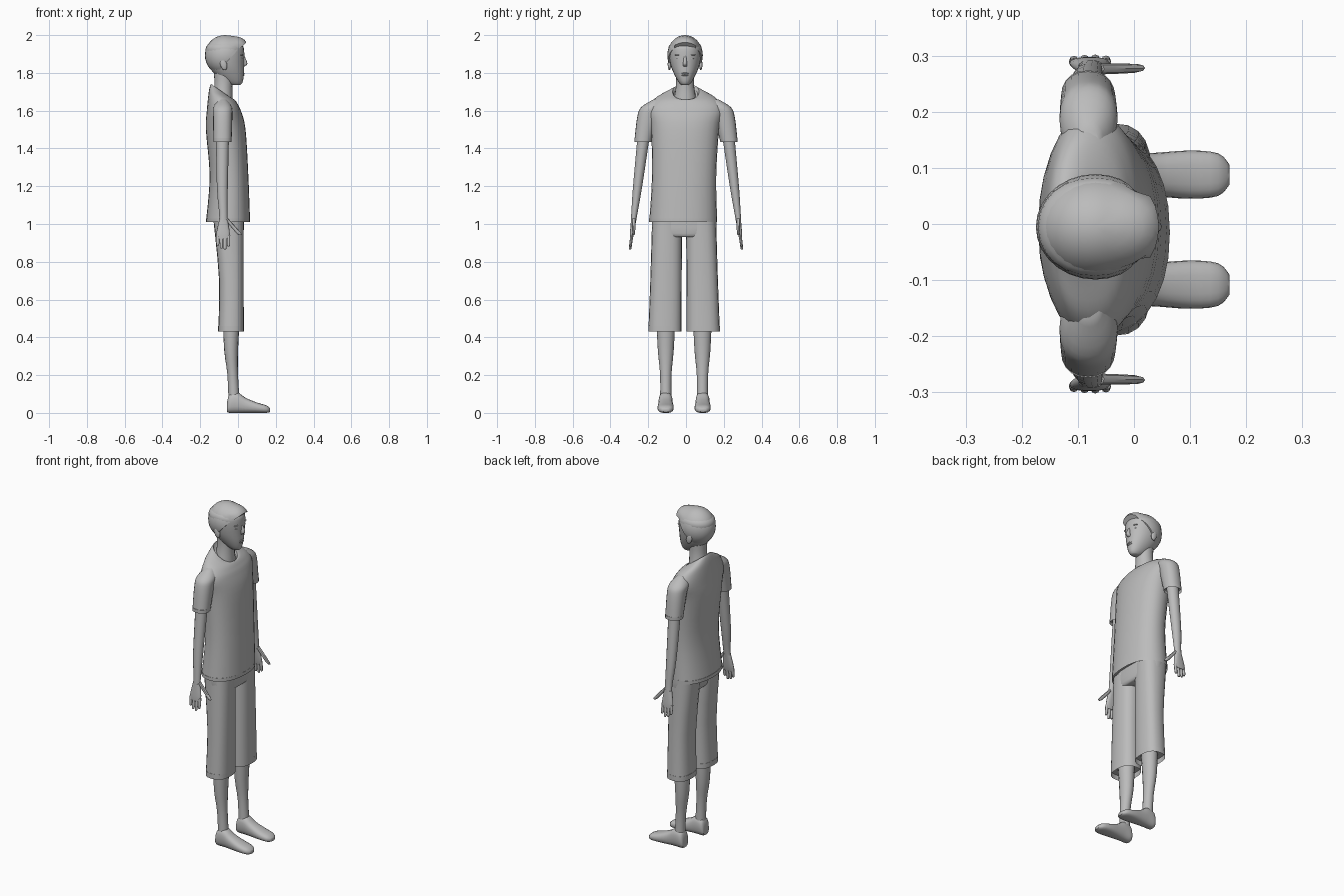
import bpy, bmesh, math
from mathutils import Vector, Matrix

cube = bpy.data.objects.get("Cube")
if cube:
    bpy.data.objects.remove(cube, do_unlink=True)

grey = bpy.data.materials.new("plain_grey")
grey.use_nodes = True
grey.diffuse_color = (.5, .5, .5, 1)
shader = grey.node_tree.nodes["Principled BSDF"]
shader.inputs["Base Color"].default_value = grey.diffuse_color


def finish(bm, name):
    """Turn a bmesh into a smooth-shaded object in the one body colour."""
    bmesh.ops.recalc_face_normals(bm, faces=bm.faces)
    mesh = bpy.data.meshes.new(name)
    bm.to_mesh(mesh)
    bm.free()
    mesh.materials.append(grey)
    obj = bpy.data.objects.new(name, mesh)
    bpy.context.collection.objects.link(obj)
    bpy.ops.object.select_all(action='DESELECT')
    obj.select_set(True)
    bpy.context.view_layer.objects.active = obj
    bpy.ops.object.shade_smooth_by_angle(angle=math.radians(45))


def ring(at, low, high, half, mid=0, tilt=0):
    """Cross-section: position, extent from low to high, half width, sideways offset, tilt."""
    return Vector((at, (low + high) / 2, (high - low) / 2, half, mid, tilt))


def smooth_rings(rings, steps):
    """Catmull-Rom interpolation between the given cross-sections."""
    last = len(rings) - 1
    for i in range(last):
        before, start, end, after = (rings[max(0, min(last, i + k))] for k in (-1, 0, 1, 2))
        for step in range(steps):
            t = step / steps
            linear = start.lerp(end, t)
            ease_in = (end - before) / 2 - (end - start)
            ease_out = (after - start) / 2 - (end - start)
            yield linear + t * (1 - t) * ((1 - t) * ease_in - t * ease_out)
    yield rings[-1]


def loft(name, rings, side=1, shift=0, mid=0, lean=0, power=2, sides=20, steps=3,
         lying=False, hems=()):
    """Skin the rings, stacked upward or (lying) from heel to toe."""
    bm = bmesh.new()
    loops = []
    for at, centre, radius, half, offset, tilt in smooth_rings(rings, steps):
        loop = []
        for k in range(sides):
            angle = math.tau * k / sides
            c, s = math.cos(angle), math.sin(angle)
            along = radius * math.copysign(abs(c) ** (2 / power), c)
            across = half * math.copysign(abs(s) ** (2 / power), s)
            y = side * (mid + lean * at + offset + across) + shift
            x, z = centre + along, at + tilt * along
            loop.append(bm.verts.new((z, y, x) if lying else (x, y, z)))
        loops.append(loop)
    for lower, upper in zip(loops, loops[1:]):
        for k in range(sides):
            bm.faces.new((lower[k - 1], lower[k], upper[k], upper[k - 1]))
    caps = [bm.faces.new(loops[0]), bm.faces.new(loops[-1])]
    # Recessed openings for cloth hems
    for end, depth in hems:
        bmesh.ops.inset_region(bm, faces=[caps[end]], thickness=.007)
        bmesh.ops.translate(bm, verts=caps[end].verts, vec=(0, 0, depth))
    finish(bm, name)


def ellipsoid(name, centre, radii, tilt=0):
    bm = bmesh.new()
    matrix = (Matrix.Translation(centre) @ Matrix.Rotation(tilt, 4, 'Y')
              @ Matrix.Diagonal((*radii, 1)))
    bmesh.ops.create_uvsphere(bm, u_segments=16, v_segments=8, radius=1, matrix=matrix)
    finish(bm, name)


# Shirt body with a scooped neckline
SWAY = -.01
loft("shirt", [
    ring(1.01, low=-.17, high=.064, half=.18),
    ring(1.25, low=-.15, high=.055, half=.17),
    ring(1.5, low=-.17, high=.04, half=.18),
    ring(1.6, low=-.165, high=.015, half=.2),
    ring(1.66, low=-.157, high=-.003, half=.165, tilt=-.3),
    ring(1.69, low=-.15, high=-.016, half=.105, tilt=-.5),
    ring(1.7, low=-.143, high=-.023, half=.07, tilt=-.7)],
    mid=-.035, lean=.02, power=2.2, sides=28, steps=4, hems=((0, .02), (-1, -.015)))

# Waist of the shorts
loft("shorts_waist", [
    ring(.93, low=-.1, high=.02, half=.1),
    ring(.95, low=-.11, high=.03, half=.165),
    ring(1.05, low=-.13, high=.03, half=.17)],
    shift=SWAY, power=2.7, sides=24)

for side, label in ((1, "left_"), (-1, "right_")):
    # Shorts, shin and foot
    leg = dict(side=side, shift=SWAY)
    loft(label + "shorts_leg", [
        ring(.43, low=-.105, high=.031, half=.088),
        ring(.7, low=-.1, high=.03, half=.083),
        ring(1.02, low=-.13, high=.03, half=.08)],
        mid=.11, lean=-.02, power=2.5, hems=((0, .03),), **leg)
    loft(label + "shin", [
        ring(.05, low=-.05, high=.01, half=.03),
        ring(.2, low=-.056, high=0, half=.03),
        ring(.33, low=-.073, high=0, half=.042),
        ring(.5, low=-.08, high=.01, half=.05)],
        mid=.097, sides=16, **leg)
    loft(label + "foot", [
        ring(-.057, low=.005, high=.06, half=.026),
        ring(-.045, low=0, high=.1, half=.035),
        ring(-.005, low=0, high=.11, half=.037),
        ring(.04, low=0, high=.08, half=.039),
        ring(.1, low=0, high=.055, half=.043),
        ring(.15, low=0, high=.04, half=.038),
        ring(.17, low=.005, high=.025, half=.018)],
        mid=.098, power=2.5, lying=True, **leg)

    # Sleeve and arm, hanging along one slanted line
    arm = dict(side=side, mid=.4, lean=-.12)
    loft(label + "sleeve", [
        ring(1.435, low=-.13, high=-.034, half=.046),
        ring(1.57, low=-.132, high=-.03, half=.056, mid=-.01),
        ring(1.62, low=-.13, high=-.032, half=.06, mid=-.03),
        ring(1.66, low=-.1, high=-.06, half=.03, mid=-.06)],
        power=2.2, steps=4, hems=((0, .02),), **arm)
    loft(label + "arm", [
        ring(1.01, low=-.1, high=-.056, half=.014),
        ring(1.06, low=-.1, high=-.056, half=.017),
        ring(1.2, low=-.112, high=-.054, half=.025),
        ring(1.5, low=-.117, high=-.047, half=.034)],
        sides=14, **arm)

    # Hand with four fingers and a thumb
    loft(label + "palm", [
        ring(.92, low=-.11, high=-.048, half=.008),
        ring(.95, low=-.115, high=-.043, half=.011),
        ring(1.02, low=-.1, high=-.054, half=.014)],
        power=2.4, sides=14, **arm)
    for finger, drop in enumerate((.04, .055, .06, .045)):
        x, tip = -.107 + .019 * finger, .925 - drop
        loft(f"{label}finger_{finger + 1}", [
            ring(tip, low=x - .004, high=x + .004, half=.004),
            ring(tip + .01, low=x - .008, high=x + .008, half=.007),
            ring(.94, low=x - .009, high=x + .009, half=.008)],
            sides=8, **arm)
    loft(label + "thumb", [
        ring(.942, low=.006, high=.016, half=.004, mid=-.008),
        ring(.955, low=-.012, high=.014, half=.008, mid=-.008),
        ring(1.03, low=-.075, high=-.053, half=.01)],
        sides=8, **arm)

# Neck and head
loft("neck", [
    ring(1.62, low=-.145, high=-.025, half=.068),
    ring(1.73, low=-.125, high=-.03, half=.048),
    ring(1.82, low=-.13, high=-.02, half=.05)], shift=SWAY / 2)
loft("head", [
    ring(1.735, low=-.036, high=.012, half=.018),
    ring(1.75, low=-.07, high=.024, half=.033),
    ring(1.79, low=-.12, high=.031, half=.056),
    ring(1.84, low=-.157, high=.032, half=.076),
    ring(1.91, low=-.171, high=.033, half=.088),
    ring(1.95, low=-.16, high=.02, half=.08),
    ring(1.99, low=-.09, high=-.05, half=.02)], shift=SWAY / 2, power=2.1, sides=24)

# Hair cap trimmed along a sloping hairline, with a short front quiff
bm = bmesh.new()
cap = Matrix.Translation((-.069, SWAY / 2, 1.893)) @ Matrix.Diagonal((.106, .094, .107, 1))
bmesh.ops.create_uvsphere(bm, u_segments=28, v_segments=18, radius=1, matrix=cap)
bmesh.ops.bisect_plane(bm, geom=bm.verts[:] + bm.edges[:] + bm.faces[:],
                       plane_co=(.02, 0, 1.945), plane_no=(-1, 0, .9), clear_inner=True)
bmesh.ops.holes_fill(bm, edges=[e for e in bm.edges if e.is_boundary])
for v in bm.verts:
    if v.co.x > -.04 and v.co.z > 1.93:
        v.co += Vector((.022, 0, .014)) * min(1, (v.co.x + .04) / .05)
finish(bm, "hair")

# Nose, lips, eyes, brows and ears
loft("nose", [
    ring(1.835, low=.02, high=.036, half=.01),
    ring(1.85, low=.02, high=.05, half=.011),
    ring(1.89, low=.02, high=.034, half=.006)], shift=SWAY / 2, sides=10)
for name, z in (("upper_lip", 1.797), ("lower_lip", 1.788)):
    ellipsoid(name, (.027, SWAY / 2, z), (.008, .019, .005))
for side, label in ((1, "left_"), (-1, "right_")):
    def place(x, y, z):
        return x, side * y + SWAY / 2, z
    ellipsoid(label + "eye", place(.017, .034, 1.876), (.008, .013, .006))
    ellipsoid(label + "brow", place(.018, .036, 1.895), (.009, .019, .004))
    ellipsoid(label + "ear", place(-.076, .083, 1.845), (.018, .009, .032), tilt=-.25)
